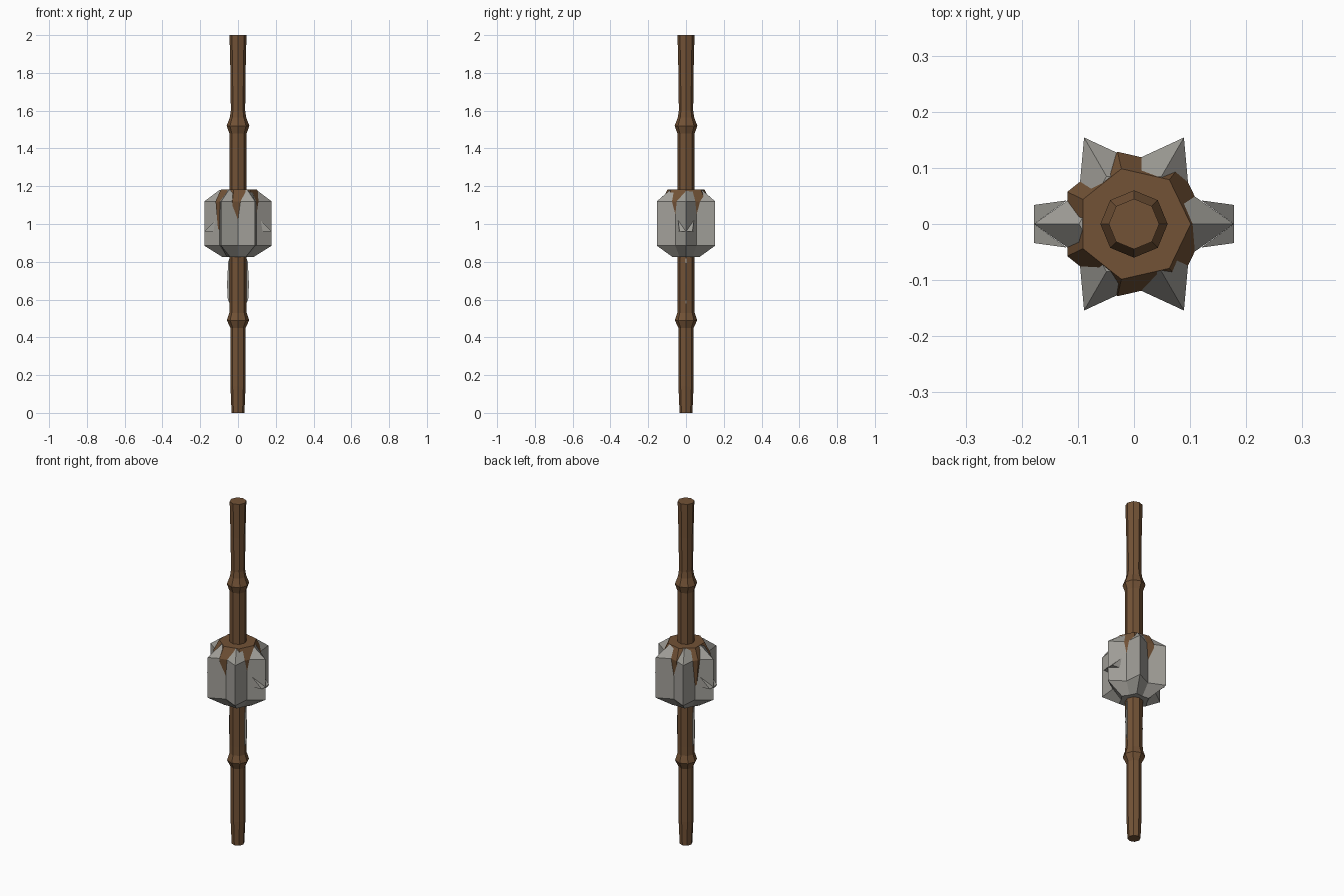
import bpy
from math import sin, cos, tau

if "Cube" in bpy.data.objects:
    bpy.data.objects.remove(bpy.data.objects["Cube"])


def add_mesh(name, verts, faces, mat=None):
    me = bpy.data.meshes.new(name)
    me.from_pydata(verts, [], faces)
    ob = bpy.data.objects.new(name, me)
    bpy.context.collection.objects.link(ob)
    if mat:
        me.materials.append(mat)
    return ob


def loft(name, sides, rings, mat):
    """rings: (z, corner radius, valley radius) - the two radii alternate."""
    verts, faces = [], []
    for z, ra, rb in rings:
        for i in range(sides):
            r, a = (rb if i % 2 else ra), tau * i / sides
            verts.append((r * cos(a), r * sin(a), z))
    for k in range(len(rings) - 1):
        for i in range(sides):
            j = (i + 1) % sides
            faces.append((k * sides + i, k * sides + j,
                          (k + 1) * sides + j, (k + 1) * sides + i))
    faces.append(tuple(reversed(range(sides))))
    faces.append(tuple(range((len(rings) - 1) * sides, len(rings) * sides)))
    return add_mesh(name, verts, faces, mat)


def material(name, color):
    m = bpy.data.materials.new(name)
    m.diffuse_color = color
    m.use_nodes = True
    m.node_tree.nodes["Principled BSDF"].inputs["Base Color"].default_value = m.diffuse_color
    return m


wood = material("wood", (0.17, 0.085, 0.037, 1))
stone = material("stone", (0.36, 0.35, 0.32, 1))

# octagonal shaft with two raised knots
shaft = [(0, .034), (.14, .040), (.45, .040), (.49, .059), (.53, .046),
         (.58, .045), (.80, .046), (1.20, .046), (1.43, .046), (1.48, .046),
         (1.52, .060), (1.565, .043), (1.60, .038), (1.80, .040), (2, .045)]
loft("shaft", 8, [(z, r, r) for z, r in shaft], wood)

# seven-sided wooden core showing between the stone flanges
core = [(.88, .108), (1.02, .122), (1.12, .132), (1.182, .101)]
loft("wooden_core", 7, [(z, r, r) for z, r in core], wood)

# six-pointed stone head
head = [(.825, .082, .068), (.885, .178, .113),
        (1.12, .178, .113), (1.18, .098, .085)]
loft("stone_head", 12, head, stone)

# small barbs and thin blades on the two side flanges
for side, label in ((1, "right"), (-1, "left")):
    for s, where in ((1, "back"), (-1, "front")):
        pts = [(.178, 0, .96), (.178, s * .034, .96),
               (.12, s * .042, 1.02), (.13, s * .04, .96)]
        add_mesh(f"barb_{label}_{where}", [(side * x, y, z) for x, y, z in pts],
                 [(0, 1, 2), (0, 3, 1), (1, 3, 2), (0, 2, 3)], stone)
    edge = [(.04, .83), (.052, .80), (.058, .68), (.054, .60), (.04, .57)]
    n = len(edge)
    verts = [(side * x, y, z) for y in (-.002, .002) for x, z in edge]
    faces = [tuple(range(n)), tuple(reversed(range(n, 2 * n)))]
    faces += [(i, i + n, (i + 1) % n + n, (i + 1) % n) for i in range(n)]
    add_mesh(f"thin_blade_{label}", verts, faces, stone)
